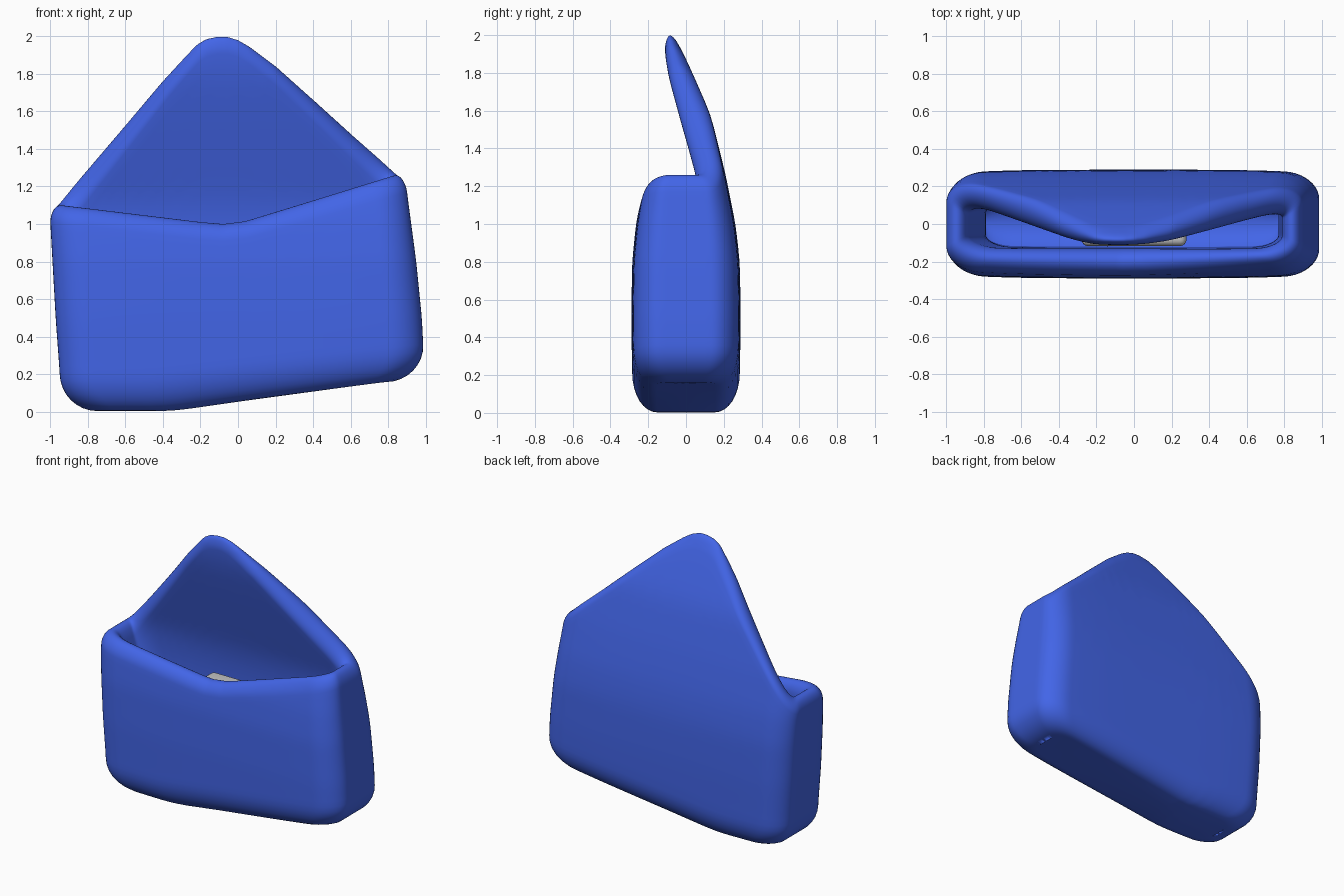
import bpy, bmesh, math

if "Cube" in bpy.data.objects:
    bpy.data.objects.remove(bpy.data.objects["Cube"])


def table(points, soft=0.0):
    """Piecewise curve through points, optionally softened."""
    def raw(v):
        if v <= points[0][0]:
            return points[0][1]
        for (a, fa), (b, fb) in zip(points, points[1:]):
            if v <= b:
                return fa + (fb - fa) * (v - a) / (b - a)
        return points[-1][1]
    return lambda v: (raw(v - soft) + 2 * raw(v) + raw(v + soft)) / 4


# Front-view curves: flap edge, front rim and base line
flap = table([(-.95, 1.10), (-.4, 1.76), (-.3, 1.87), (-.22, 1.955), (-.17, 1.985),
              (-.11, 1.998), (-.06, 1.998), (0, 1.98), (.06, 1.945), (.2, 1.84),
              (.4, 1.66), (.6, 1.475), (.84, 1.26)])
front_rim = table([(-.95, 1.10), (-.2, 1.01), (-.08, 1.0), (.04, 1.015), (.84, 1.26)])
base = table([(-1, .003), (-.45, .003), (1, .163)], .1)

# Half widths and depths of the outer and inner skins by height
out_left = table([(.2, .95), (.5, .972), (1.0, 1.0)], .04)
out_right = table([(.3, .99), (.5, .98), (.8, .95), (1.1, .91), (1.26, .89)], .04)
in_left = table([(.7, .79), (1.05, .89)], .04)
in_right = table([(.7, .77), (1.2, .79)], .04)
out_front = table([(.2, .285), (.5, .29), (.8, .285), (1.0, .265), (1.2, .23)], .05)
out_back = table([(.2, .285), (.5, .29), (.8, .285), (1.0, .262), (1.26, .21),
                  (1.58, .13), (1.82, .025), (2.0, -.06)], .06)
in_front = table([(.2, .12), (1.2, .135)])
in_back = table([(.9, .12), (1.1, .10), (1.27, .05), (1.55, -.03), (1.79, -.095),
                 (1.93, -.115), (2.0, -.115)], .06)

# Rounded-rectangle ring, one quadrant mirrored four ways
quad = [(1, q / 8) for q in range(4)]
quad += [(.82 + .18 * math.cos(a), .5 + .5 * math.sin(a))
         for a in (math.radians(9 * i) for i in range(11))]
quad += [(.82 * (1 - i / 40), 1) for i in range(1, 41)]
half = quad + [(-s, q) for s, q in reversed(quad[:-1])]
ring = half + [(s, -q) for s, q in reversed(half[1:-1])]

RIM, CORNER, FLOOR = .09, .2, .22


def skin(s, q, z, inner, inset=0.0, squash=1.0):
    """Point of the outer or inner skin at height z."""
    left, right = (in_left, in_right) if inner else (out_left, out_right)
    front, back = (in_front, in_back) if inner else (out_front, out_back)
    x = s * ((left if s < 0 else right)(z) - inset)
    depth = (back if q > 0 else front)(z) - inset * .65
    return x, q * (1 - .07 * s ** 4) * depth * squash


def point(s, q, kind, v):
    xc = s * (.95 if s < 0 else .84)
    w = max(0.0, q)
    w = w * w * (3 - 2 * w)
    top = front_rim(xc) * (1 - w) + flap(xc) * w
    low = base(s * .97)
    if kind == "base":
        z = low + CORNER * (1 - math.cos(v))
        x, y = skin(s, q, z, False, CORNER * (1 - math.sin(v)))
    elif kind == "base_cap":
        z = low
        x, y = skin(s, q, z, False, CORNER, 0)
    elif kind == "outer":
        z = low + CORNER + v * (top - RIM - low - CORNER)
        x, y = skin(s, q, z, False)
    elif kind == "rim":
        z = top - RIM * (1 - math.sin(v))
        a, b = skin(s, q, z, False), skin(s, q, z, True)
        k = (1 - math.cos(v)) / 2
        x, y = a[0] + (b[0] - a[0]) * k, a[1] + (b[1] - a[1]) * k
    else:
        z = top - RIM + v * (low + FLOOR - top + RIM)
        x, y = skin(s, q, z, True, 0, 0 if kind == "floor_cap" else 1)
    return x, y, z


levels = [("base_cap", 0)]
levels += [("base", math.radians(11.25 * i)) for i in range(9)]
levels += [("outer", i / 20) for i in range(1, 20)]
levels += [("rim", math.radians(12 * i)) for i in range(16)]
levels += [("inner", i / 16) for i in range(1, 17)]
levels += [("floor_cap", 1)]


def material(name, colour):
    m = bpy.data.materials.new(name)
    m.diffuse_color = colour
    m.use_nodes = True
    m.node_tree.nodes["Principled BSDF"].inputs["Base Color"].default_value = m.diffuse_color
    return m


def make_object(name, bm):
    bmesh.ops.recalc_face_normals(bm, faces=bm.faces)
    for f in bm.faces:
        f.smooth = True
    mesh = bpy.data.meshes.new(name)
    bm.to_mesh(mesh)
    bm.free()
    obj = bpy.data.objects.new(name, mesh)
    bpy.context.collection.objects.link(obj)
    return obj


# Pouch: outer skin, rounded rim with raised flap, hollow inside
bm = bmesh.new()
rows = [[bm.verts.new(point(s, q, k, v)) for s, q in ring] for k, v in levels]
n = len(ring)
for a, b in zip(rows, rows[1:]):
    for i in range(n):
        j = (i + 1) % n
        bm.faces.new((a[i], a[j], b[j], b[i]))
bmesh.ops.remove_doubles(bm, verts=bm.verts, dist=.0002)
pouch = make_object("pouch", bm)
pouch.data.materials.append(material("pouch_blue", (.055, .13, .80, 1)))

# Grey insert standing inside the pouch
bm = bmesh.new()
bmesh.ops.create_cube(bm, size=1)
for v in bm.verts:
    v.co = (v.co.x * .56, v.co.y * .225 - .005, v.co.z * .69 + .555)
bmesh.ops.bevel(bm, geom=bm.edges[:], offset=.035, segments=4, profile=.5, affect='EDGES')
insert = make_object("insert", bm)
